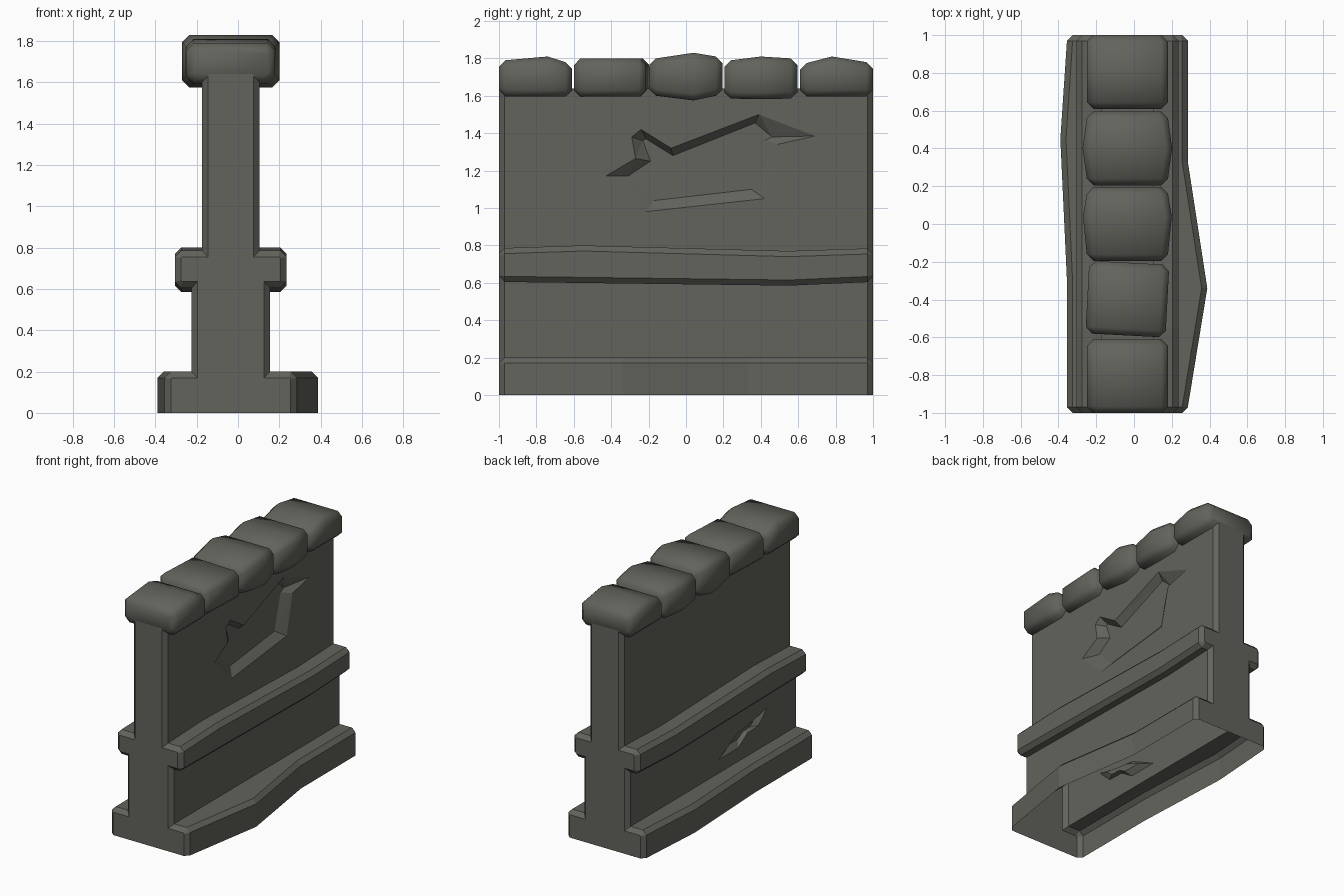
import bpy, bmesh, math
from mathutils import Matrix, Vector

if "Cube" in bpy.data.objects:
    bpy.data.objects.remove(bpy.data.objects["Cube"])

stone = bpy.data.materials.new("dark grey stone")
stone.diffuse_color = (0.125, 0.125, 0.108, 1)
stone.use_nodes = True
stone.node_tree.nodes["Principled BSDF"].inputs["Base Color"].default_value = stone.diffuse_color
CX = -0.035  # middle plane of the wall


def finish(bm, name):
    bmesh.ops.recalc_face_normals(bm, faces=bm.faces[:])
    me = bpy.data.meshes.new(name)
    bm.to_mesh(me)
    bm.free()
    me.materials.append(stone)
    ob = bpy.data.objects.new(name, me)
    bpy.context.collection.objects.link(ob)
    return ob


def loft(bm, rings):
    """Join equal-length point rings and cap both ends."""
    vs = [[bm.verts.new(p) for p in r] for r in rings]
    n = len(vs[0])
    for a, b in zip(vs, vs[1:]):
        for i in range(n):
            j = (i + 1) % n
            bm.faces.new((a[i], a[j], b[j], b[i]))
    bm.faces.new(vs[0])
    bm.faces.new(vs[-1][::-1])


def lerp(y, pts):
    for (y0, v0), (y1, v1) in zip(pts, pts[1:]):
        if y <= y1:
            return v0 + (v1 - v0) * (y - y0) / (y1 - y0)
    return pts[-1][1]


# Wall: stepped profile swept along y, with a bulging base and wavy ledge
BULGE_R = [(-1, 0), (-0.97, 0), (-0.34, 0.103), (0.33, 0), (1, 0)]
BULGE_L = [(-1, 0), (-0.3, 0), (0.45, 0.035), (0.97, 0), (1, 0)]
LEDGE_TOP = [(-1, 0.785), (-0.55, 0.8), (0.55, 0.77), (1, 0.785)]
LEDGE_LOW = [(-1, 0.605), (0.55, 0.585), (1, 0.605)]


def half(y, bulge, inset):
    c = 0.03 if inset == 0 else 0.006
    b = 0.32 + lerp(y, bulge) - inset
    lo, le, up = 0.19 - inset, 0.27 - inset, 0.14 - inset
    zt, zb = lerp(y, LEDGE_TOP) - inset, lerp(y, LEDGE_LOW) + inset
    t = 0.2 - inset
    return [(b, 0), (b, t - c), (b - c, t), (lo, t), (lo, zb), (le - c, zb),
            (le, zb + c), (le, zt - c), (le - c, zt), (up, zt), (up, 1.64)]


rings = []
for y in (-1, -0.97, -0.55, -0.34, -0.3, 0.33, 0.45, 0.55, 0.97, 1):
    inset = 0.03 if abs(y) == 1 else 0
    right = [(CX + x, y, z) for x, z in half(y, BULGE_R, inset)]
    left = [(CX - x, y, z) for x, z in half(y, BULGE_L, inset)]
    rings.append(right + left[::-1])
bm = bmesh.new()
loft(bm, rings)
wall = finish(bm, "wall")


# Chipped recesses cut into both faces
def chip(outer, inner, x, side, depth):
    bm = bmesh.new()
    loft(bm, [[(x + side * 0.02, y, z) for y, z in outer],
              [(x, y, z) for y, z in outer],
              [(x - side * depth, y, z) for y, z in inner]])
    bmesh.ops.triangulate(bm, faces=bm.faces[:])
    cutter = finish(bm, "chip_cutter")
    cutter.hide_render = True
    mod = wall.modifiers.new("chip", 'BOOLEAN')
    mod.operation = 'DIFFERENCE'
    mod.solver = 'EXACT'
    mod.object = cutter
    bpy.context.view_layer.objects.active = wall
    bpy.ops.object.modifier_apply(modifier=mod.name)
    bpy.data.objects.remove(cutter)


chip([(-0.43, 1.17), (-0.27, 1.265), (-0.29, 1.38), (-0.24, 1.42), (-0.08, 1.32),
      (0.39, 1.50), (0.69, 1.385), (0.49, 1.34), (0.42, 1.05), (-0.22, 0.98)],
     [(-0.31, 1.17), (-0.19, 1.25), (-0.23, 1.36), (-0.215, 1.37), (-0.07, 1.28),
      (0.37, 1.455), (0.46, 1.38), (0.42, 1.36), (0.35, 1.10), (-0.17, 1.04)],
     CX + 0.14, 1, 0.05)
small = [(-0.06, 0.30), (-0.28, 0.41), (-0.43, 0.43), (-0.63, 0.47),
         (-0.53, 0.375), (-0.40, 0.37), (-0.29, 0.30)]
chip(small, [(-0.38 + (y + 0.38) * 0.6, 0.385 + (z - 0.385) * 0.5) for y, z in small],
     CX - 0.19, -1, 0.03)

# The underside is open
bm = bmesh.new()
bm.from_mesh(wall.data)
floor = [f for f in bm.faces if all(v.co.z < 0.001 for v in f.verts)]
bmesh.ops.delete(bm, geom=floor, context='FACES')
bm.to_mesh(wall.data)
bm.free()


# Coping stones: chamfered blocks, each with its own crown, belly and twist
def section(y, hw, zb, zt, c):
    pts = [(hw, zb + c), (hw, zt - c), (hw - c, zt), (c - hw, zt),
           (-hw, zt - c), (-hw, zb + c), (c - hw, zb), (hw - c, zb)]
    return [(CX + x, y, z) for x, z in pts]


# y start, y end, peak y, half width, mid half width, bottom, mid bottom,
# top at start, peak, end, twist in degrees
STONES = [
    (-1.00, -0.61, -0.74, 0.215, 0.215, 1.595, 1.595, 1.79, 1.81, 1.78, 0),
    (-0.59, -0.205, -0.40, 0.212, 0.212, 1.595, 1.595, 1.80, 1.80, 1.80, -3),
    (-0.195, 0.195, 0.04, 0.215, 0.235, 1.60, 1.575, 1.80, 1.83, 1.81, 0),
    (0.205, 0.595, 0.40, 0.215, 0.237, 1.585, 1.582, 1.79, 1.81, 1.80, 0),
    (0.61, 1.00, 0.78, 0.215, 0.215, 1.597, 1.597, 1.775, 1.81, 1.78, 0),
]
for i, (y0, y1, yp, hw, hm, zb, zm, t0, tp, t1, twist) in enumerate(STONES, 1):
    e = 0.035
    bm = bmesh.new()
    loft(bm, [section(y0, hw - e, zb + e, t0 - e, 0.02),
              section(y0 + e, hw, zb, t0, 0.035),
              section(yp, hm, zm, tp, 0.035),
              section(y1 - e, hw, zb, t1, 0.035),
              section(y1, hw - e, zb + e, t1 - e, 0.02)])
    mid = Vector((CX, (y0 + y1) / 2, 0))
    bmesh.ops.rotate(bm, verts=bm.verts[:], cent=mid,
                     matrix=Matrix.Rotation(math.radians(twist), 3, 'Z'))
    ob = finish(bm, "coping_stone_%d" % i)
    bpy.ops.object.select_all(action='DESELECT')
    ob.select_set(True)
    bpy.context.view_layer.objects.active = ob
    bpy.ops.object.shade_smooth_by_angle(angle=math.radians(50))
